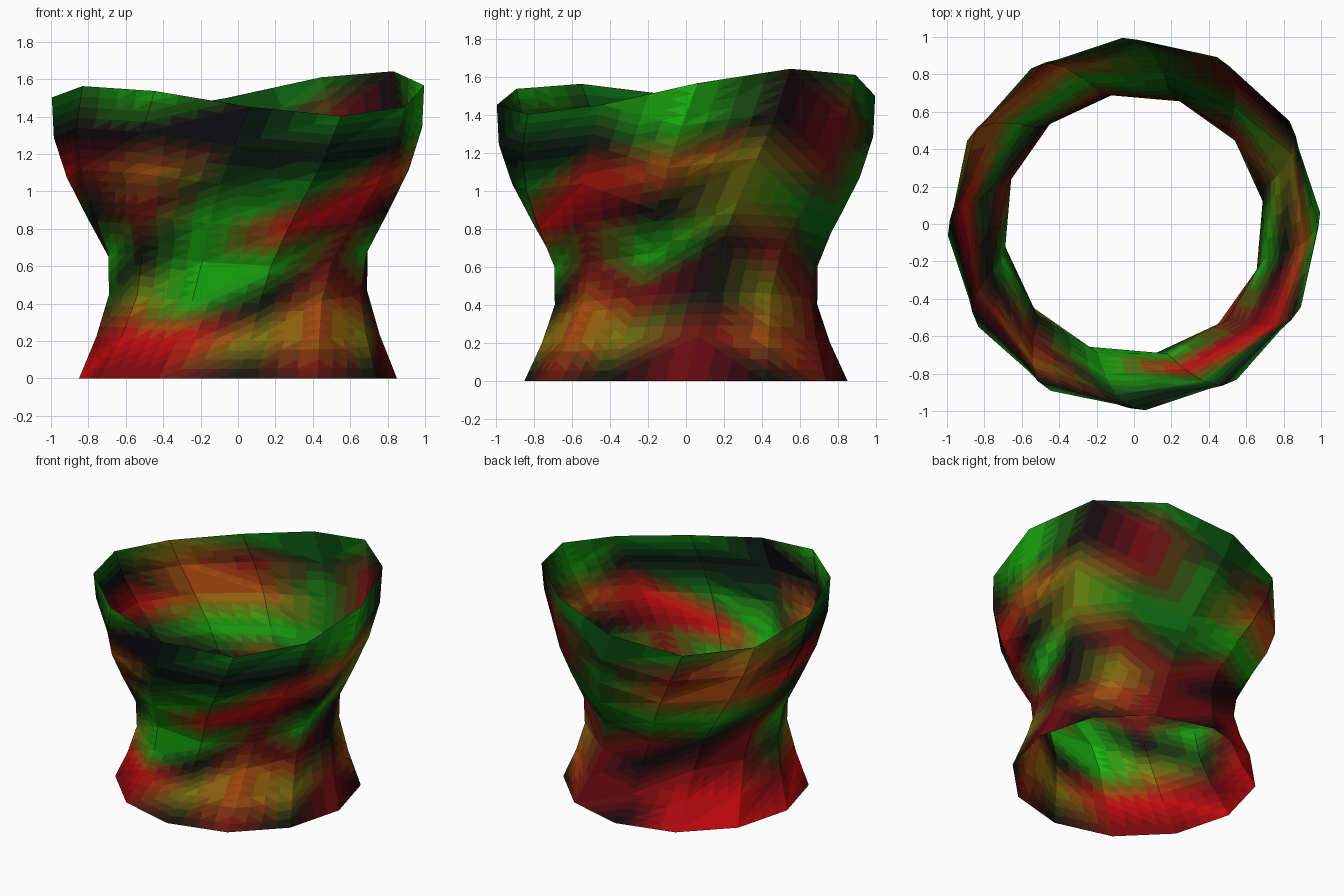
import bpy
from math import cos, sin, radians

if "Cube" in bpy.data.objects:
    bpy.data.objects.remove(bpy.data.objects["Cube"])

SIDES, ROWS, CUTS = 12, 7, 4
RADII = [0.85, 0.76, 0.70, 0.715, 0.82, 0.92, 0.985, 0.997]
TWIST = 33.5 / ROWS
SHORT = {0, 1, 10}          # columns folded along the short diagonal

# Paint key (red, green) and one paint letter per corner: rows bottom to top
PAINT = {'K': (.05, .05), 'd': (.05, .25), 'g': (.05, .45), 'G': (.06, .68),
         'r': (.42, .05), 'R': (.80, .05), 'o': (.68, .32), 'y': (.48, .48)}
ROW_PAINT = ["rKrKRRRrrKrK",
             "rorrRRrRRyoy",
             "KyrKrrdyGKor",
             "KrdrKrGKGGrG",
             "yggGGdKrGRrK",
             "yrgooRrodgRo",
             "KrdroKKKKKKG",
             "KgdgyggGKggG"]


def corner(i, j):
    """Corner of the twisted tube; heights scale with the wavy rim."""
    deg = 30 * j + TWIST * i
    rim_deg = 30 * j + 33.5
    z_rim = 1.505 + 0.1 * cos(radians(2 * (rim_deg - 40))) \
        + 0.04 * cos(radians(rim_deg - 40))
    a = radians(deg)
    pos = (RADII[i] * cos(a), RADII[i] * sin(a), z_rim * i / ROWS)
    return pos, PAINT[ROW_PAINT[i][j % SIDES]]


def mix(tri, weights, k):
    return tuple(sum(w * c[k][n] for w, c in zip(weights, tri))
                 for n in range(len(tri[0][k])))


verts, index, faces, colours = [], {}, [], []


def vert(p):
    key = tuple(round(c, 4) for c in p)
    if key not in index:
        index[key] = len(verts)
        verts.append(p)
    return index[key]


def add_triangle(tri):
    """Flat triangle split into small cells so the paint can blend."""
    def w(a, b):
        return (1 - (a + b) / CUTS, a / CUTS, b / CUTS)
    for a in range(CUTS):
        for b in range(CUTS - a):
            cells = [[w(a, b), w(a + 1, b), w(a, b + 1)]]
            if a + b < CUTS - 1:
                cells.append([w(a + 1, b), w(a + 1, b + 1), w(a, b + 1)])
            for cell in cells:
                faces.append([vert(mix(tri, q, 0)) for q in cell])
                mid = [sum(q[n] for q in cell) / 3 for n in range(3)]
                red, green = mix(tri, mid, 1)
                colours.append((round(red * 10), round(green * 10)))


# Open twisted wall
for i in range(ROWS):
    for j in range(SIDES):
        a, b = corner(i, j), corner(i, j + 1)
        c, d = corner(i + 1, j + 1), corner(i + 1, j)
        if j in SHORT:
            add_triangle((a, b, d))
            add_triangle((b, c, d))
        else:
            add_triangle((a, b, c))
            add_triangle((a, c, d))

mesh = bpy.data.meshes.new("twisted_vessel")
mesh.from_pydata(verts, [], faces)

# Blended red, green and black paint
slots = {}
for poly, col in zip(mesh.polygons, colours):
    if col not in slots:
        mat = bpy.data.materials.new("paint_%d_%d" % col)
        mat.diffuse_color = ((col[0] / 10) ** 2.2 + .003,
                             (col[1] / 10) ** 2.2 + .003, .005, 1)
        mat.use_nodes = True
        mat.node_tree.nodes["Principled BSDF"].inputs["Base Color"].default_value = mat.diffuse_color
        slots[col] = len(slots)
        mesh.materials.append(mat)
    poly.material_index = slots[col]
    poly.use_smooth = False

vessel = bpy.data.objects.new("twisted_vessel", mesh)
bpy.context.collection.objects.link(vessel)
